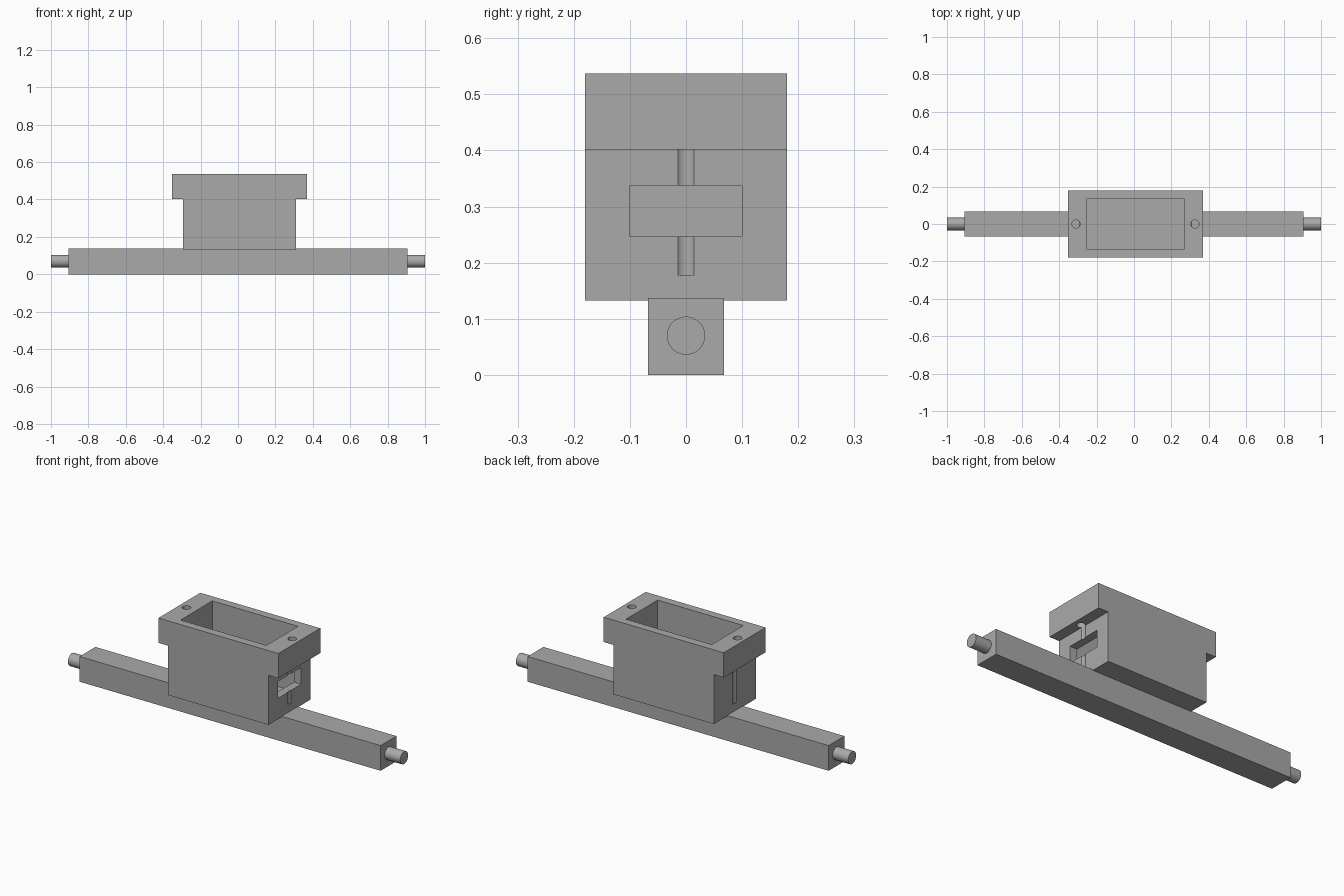
import bpy
import bmesh
import math
from mathutils import Matrix, Vector

cube = bpy.data.objects.get("Cube")
if cube:
    bpy.data.objects.remove(cube, do_unlink=True)

# Single plain grey material
grey = bpy.data.materials.new("plain grey")
grey.use_nodes = True
GREY = (0.4, 0.4, 0.4, 1)
grey.diffuse_color = GREY
grey.node_tree.nodes["Principled BSDF"].inputs["Base Color"].default_value = GREY


def finish(name, bm):
    bmesh.ops.recalc_face_normals(bm, faces=bm.faces)
    mesh = bpy.data.meshes.new(name)
    bm.to_mesh(mesh)
    bm.free()
    mesh.materials.append(grey)
    obj = bpy.data.objects.new(name, mesh)
    bpy.context.collection.objects.link(obj)
    return obj


def box(name, low, high):
    low, high = Vector(low), Vector(high)
    bm = bmesh.new()
    bmesh.ops.create_cube(bm, size=1)
    bmesh.ops.scale(bm, vec=high - low, verts=bm.verts)
    bmesh.ops.translate(bm, vec=(low + high) / 2, verts=bm.verts)
    return finish(name, bm)


def rod(name, center, radius, length, along_x=False):
    turn = Matrix.Rotation(math.pi / 2, 4, "Y") if along_x else Matrix()
    bm = bmesh.new()
    bmesh.ops.create_cone(bm, cap_ends=True, segments=48, radius1=radius,
                          radius2=radius, depth=length,
                          matrix=Matrix.Translation(center) @ turn)
    return finish(name, bm)


def cut(target, cutter):
    cutter.hide_render = True
    mod = target.modifiers.new("cut", "BOOLEAN")
    mod.operation = "DIFFERENCE"
    mod.solver = "EXACT"
    mod.object = cutter
    bpy.context.view_layer.objects.active = target
    bpy.ops.object.modifier_apply(modifier=mod.name)
    bpy.data.objects.remove(cutter, do_unlink=True)


def smooth(obj):
    bpy.ops.object.select_all(action="DESELECT")
    obj.select_set(True)
    bpy.context.view_layer.objects.active = obj
    bpy.ops.object.shade_smooth_by_angle(angle=math.radians(30))


# Long square bar with a round pin at each end
box("base_bar", (-0.906, -0.068, 0), (0.906, 0.068, 0.137))
for side, label in ((1, "left"), (-1, "right")):
    smooth(rod(label + "_end_pin", (side * 0.95, 0, 0.07), 0.034, 0.1, True))

# Holder: T-shaped profile extruded from front to back
MID, BODY, FLANGE, DEPTH = 0.008, 0.302, 0.361, 0.18
BOTTOM, LEDGE, TOP = 0.133, 0.402, 0.537
half = [(BODY, BOTTOM), (BODY, LEDGE), (FLANGE, LEDGE), (FLANGE, TOP)]
profile = half + [(-x, z) for x, z in reversed(half)]
bm = bmesh.new()
face = bm.faces.new([bm.verts.new((MID + x, -DEPTH, z)) for x, z in profile])
extruded = bmesh.ops.extrude_face_region(bm, geom=[face])["geom"]
bmesh.ops.translate(bm, vec=(0, 2 * DEPTH, 0),
                    verts=[v for v in extruded if isinstance(v, bmesh.types.BMVert)])
holder = finish("holder", bm)

# Pocket, end window and the two screw holes that groove the end walls
FLOOR = 0.177
cut(holder, box("pocket_cutter", (MID - 0.258, -0.136, FLOOR), (MID + 0.258, 0.136, 0.6)))
cut(holder, box("window_cutter", (0.2, -0.1, 0.247), (0.34, 0.1, 0.338)))
for side in (1, -1):
    cut(holder, rod("screw_cutter", (MID + side * 0.318, 0, (FLOOR + 0.6) / 2),
                    0.0215, 0.6 - FLOOR))
smooth(holder)
